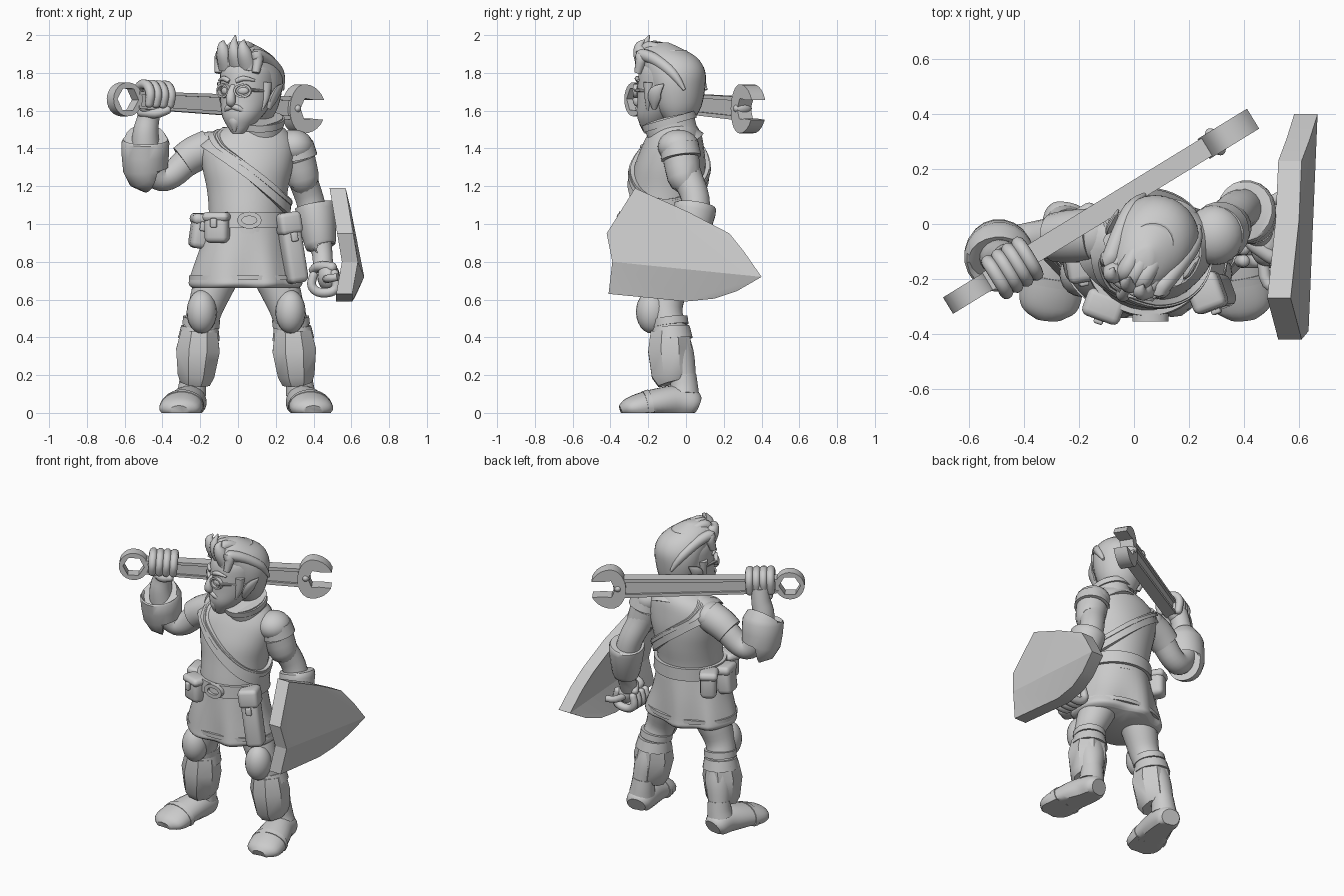
import bpy, bmesh
from math import sin, cos, pi, radians
from mathutils import Vector, Matrix

cube = bpy.data.objects.get("Cube")
if cube:
    bpy.data.objects.remove(cube)

grey = bpy.data.materials.new("plain_grey")
grey.use_nodes = True
grey.diffuse_color = (.6, .6, .6, 1)
grey.node_tree.nodes["Principled BSDF"].inputs["Base Color"].default_value = grey.diffuse_color
IDENT = Matrix.Identity(4)
X, Y, Z = Vector((1, 0, 0)), Vector((0, 1, 0)), Vector((0, 0, 1))


def finish(name, bm, matrix=IDENT, angle=40):
    bm.transform(matrix)
    bmesh.ops.recalc_face_normals(bm, faces=bm.faces)
    mesh = bpy.data.meshes.new(name)
    bm.to_mesh(mesh)
    bm.free()
    mesh.materials.append(grey)
    mesh.shade_smooth()
    mesh.set_sharp_from_angle(angle=radians(angle))
    obj = bpy.data.objects.new(name, mesh)
    bpy.context.collection.objects.link(obj)
    return obj


def bridge(bm, rings, caps=True, loop=False):
    pairs = list(zip(rings, rings[1:])) + ([(rings[-1], rings[0])] if loop else [])
    for low, high in pairs:
        for i in range(len(low)):
            j = (i + 1) % len(low)
            bm.faces.new((low[i], low[j], high[j], high[i]))
    if caps and not loop:
        bm.faces.new(rings[0])
        bm.faces.new(rings[-1])


def smooth_path(points, steps):
    pts = [Vector(p if len(p) == 5 else (*p, p[-1])) for p in points]
    out = []
    for i in range(len(pts) - 1):
        a, b = pts[i], pts[i + 1]
        before, after = pts[max(i - 1, 0)], pts[min(i + 2, len(pts) - 1)]
        for s in range(steps):
            t = s / steps
            curve = (b - before) * t + (before * 2 - a * 5 + b * 4 - after) * t**2 \
                + (a * 3 - before - b * 3 + after) * t**3
            out.append(a + curve / 2)
    return out + [pts[-1]]


def tube(name, points, sides=20, ref=Y, level=False, steps=4, dome=False, matrix=IDENT, floor=False):
    """Loft of ellipses; each point is x, y, z, radius and an optional second radius."""
    path = smooth_path(points, steps)
    if dome:
        ends = []
        for end, inner in ((path[0], path[1]), (path[-1], path[-2])):
            out = (end.xyz - inner.xyz).normalized()
            cap = []
            for a in (.5, 1, 1.4):
                p = end.xyz + out * sin(a) * end[3] * .8
                cap.append(Vector((*p, end[3] * cos(a), end[4] * cos(a))))
            ends.append(cap)
        path = ends[0][::-1] + path + ends[1]
    bm, rings = bmesh.new(), []
    for i, p in enumerate(path):
        along = Z if level else (path[min(i + 1, len(path) - 1)].xyz - path[max(i - 1, 0)].xyz).normalized()
        side = ref.cross(along).normalized()
        other = along.cross(side)
        ring = []
        for k in range(sides):
            a = 2 * pi * (k + .5) / sides
            v = p.xyz + side * cos(a) * p[3] + other * sin(a) * p[4]
            if floor:
                v.z = max(v.z, 0)
            ring.append(bm.verts.new(v))
        rings.append(ring)
    bridge(bm, rings)
    return finish(name, bm, matrix)


def ball(name, place, size, matrix=IDENT):
    bm = bmesh.new()
    bmesh.ops.create_uvsphere(bm, u_segments=20, v_segments=12, radius=1)
    bm.transform(Matrix.LocRotScale(Vector(place), None, Vector(size)))
    return finish(name, bm, matrix)


def block(name, place, size, matrix, bevel):
    bm = bmesh.new()
    bmesh.ops.create_cube(bm, size=1)
    bm.transform(Matrix.Diagonal((*size, 1)))
    bmesh.ops.bevel(bm, geom=bm.edges[:], offset=bevel, segments=3, profile=.5, affect='EDGES')
    bm.transform(Matrix.Translation(place))
    return finish(name, bm, matrix)


def plate(name, outline, thick, matrix, hole=None):
    """Flat outline in local X-Z, thickened along Y; the hole needs as many points."""
    bm = bmesh.new()
    loops = [[bm.verts.new((u, y, v)) for u, v in shape]
             for shape, y in ((outline, -thick / 2), (outline, thick / 2))]
    if hole:
        loops += [[bm.verts.new((u, y, v)) for u, v in hole] for y in (thick / 2, -thick / 2)]
    bridge(bm, loops, loop=bool(hole))
    return finish(name, bm, matrix, 30)


def band(name, center, height, thick, radius_at, count=48):
    """Ribbon around the body: center(a) gives height, radius_at(a, z) a surface point."""
    bm, rings = bmesh.new(), []
    for k in range(count):
        a = 2 * pi * k / count
        rings.append([bm.verts.new(radius_at(a, center(a) + h * height / 2, off))
                      for h, off in ((-1, -.01), (-1, thick), (1, thick), (1, -.01))])
    bridge(bm, rings, loop=True)
    return finish(name, bm)


# Torso, skirt, belt and strap
torso = [(.05, -.12, .95, .21, .2), (.05, -.12, 1.05, .205, .195), (.05, -.1, 1.18, .215, .195),
         (.05, -.085, 1.3, .24, .19), (.05, -.07, 1.41, .25, .165), (.07, -.06, 1.48, .2, .14), (.1, -.06, 1.53, .12, .11)]
tube("torso", torso, sides=32, level=True)


def on_torso(a, z, off):
    k = max(i for i in range(len(torso) - 1) if torso[i][2] <= z)
    low, high = Vector(torso[k]), Vector(torso[k + 1])
    p = low.lerp(high, (z - low[2]) / (high[2] - low[2]))
    return (p[0] + cos(a) * (p[3] + off), p[1] + sin(a) * (p[4] + off), z)


skirt = tube("tunic_skirt", [(.04, -.12, .66, .28, .2), (.04, -.12, .68, .3, .22), (.04, -.12, .72, .295, .218),
                             (.04, -.12, .85, .25, .21), (.05, -.12, 1.01, .205, .195)], sides=48, level=True)
for v in skirt.data.vertices:  # gentle folds near the hem
    fold = max(0, 1 - v.co.z) * .05 * sin(v.co.x * 25 + v.co.y * 18)
    v.co.y += fold
band("hem_trim", lambda a: .715, .025, .006, lambda a, z, off: (
    .04 + cos(a) * (.294 + off), -.12 + sin(a) * (.218 + off), z))
band("belt", lambda a: 1.02, .08, .02, on_torso)
band("shoulder_strap", lambda a: 1.28 - .19 * cos(a), .085, .022, on_torso)
band("strap_edge", lambda a: 1.3 - .19 * cos(a), .025, .028, on_torso)

for name, place, size, turn, tilt in (("front_pouch", (-.11, -.3, .98), (.13, .09, .16), -20, 0),
                                      ("side_pouch", (-.2, -.14, .96), (.1, .13, .18), 10, 8),
                                      ("back_pouch", (-.17, .0, .97), (.1, .12, .17), 30, 0),
                                      ("holster", (.285, -.25, .87), (.11, .12, .37), 20, -9)):
    spin = Matrix.Translation(place) @ Matrix.Rotation(radians(tilt), 4, 'Y') @ Matrix.Rotation(radians(turn), 4, 'Z')
    block(name, (0, 0, 0), size, spin, .03)
    block(name + "_flap", (0, 0, size[2] * .36), (size[0] + .015, size[1] + .015, size[2] * .32), spin, .025)
    block(name + "_clasp", (0, -size[1] / 2 - .01, size[2] * .16), (.035, .025, .05), spin, .008)
buckle = [(cos(2 * pi * k / 16), sin(2 * pi * k / 16)) for k in range(16)]
plate("belt_buckle", [(u * .065, v * .045) for u, v in buckle], .03, Matrix.Translation((.06, -.34, 1.02)),
      [(u * .04, v * .022) for u, v in buckle])

# Collar
tube("collar", [(.115, -.04, 1.41, .14, .15), (.12, -.06, 1.45, .122, .135), (.12, -.08, 1.51, .118, .135),
                (.115, -.09, 1.55, .125, .14)], sides=28)
tube("collar_rim", [(.115, -.083, 1.525, .13, .147), (.115, -.093, 1.56, .133, .147)], sides=28, steps=1)

# Head, turned towards the right hand
head = Matrix.Translation((.06, -.085, 0)) @ Matrix.Rotation(radians(-30), 4, 'Z')
tube("head", [(0, -.12, 1.48, .03, .03), (0, -.105, 1.51, .06, .06), (0, -.075, 1.57, .105, .11),
              (0, -.03, 1.65, .135, .15), (0, -.01, 1.74, .145, .168), (0, 0, 1.83, .14, .162),
              (0, 0, 1.92, .08, .09)], sides=28, level=True, matrix=head)
tube("hair_cap", [(0, .06, 1.55, .09, .07), (0, .05, 1.62, .13, .12), (0, .045, 1.72, .155, .145), (0, .03, 1.81, .155, .162),
                  (0, -.01, 1.88, .13, .16), (0, -.05, 1.93, .085, .11), (0, -.06, 1.96, .03, .05)],
     sides=28, level=True, matrix=head)
for i in range(7):
    s = (i - 3) / 3
    drop = .06 * abs(s) + (.02 if i % 2 else 0)
    tube("hair_lock", [(s * .115, -.13, 1.83 - .03 * abs(s), .02), (s * .115, -.15 + .04 * abs(s), 1.9 - drop / 2, .03),
                       (s * .105, -.11, 1.955 - drop, .033), (s * .12, -.02, 1.93 - drop, .032),
                       (s * .13, .09, 1.86 - drop, .028), (s * .115, .155, 1.77 - drop, .008)], sides=10, ref=X, matrix=head)
for s, top in ((-.07, 1.97), (.0, 2), (.055, 1.975)):
    tube("hair_spike", [(s, -.11, 1.83, .055, .045), (s, -.145, 1.9, .042), (s - .005, -.155, 1.945, .025), (s - .01, -.13, top, .003)],
         sides=10, matrix=head)
tube("nose", [(0, -.165, 1.73, .018), (0, -.195, 1.68, .024), (0, -.195, 1.645, .026), (0, -.17, 1.63, .01)], sides=12, matrix=head)
tube("goatee", [(0, -.145, 1.575, .03), (0, -.155, 1.54, .035, .03), (0, -.155, 1.49, .008)], sides=12, matrix=head)
for s in (-1, 1):
    tube("moustache", [(0, -.18, 1.622, .014), (s * .035, -.172, 1.612, .016), (s * .075, -.14, 1.58, .004)],
         sides=10, matrix=head)
    tube("eyebrow", [(s * .02, -.175, 1.755, .012), (s * .06, -.165, 1.77, .014), (s * .11, -.13, 1.76, .006)],
         sides=10, matrix=head)
    tube("sideburn", [(s * .135, -.05, 1.75, .03), (s * .13, -.055, 1.67, .022), (s * .115, -.07, 1.6, .006)],
         sides=10, matrix=head)
    tube("ear", [(s * .13, -.02, 1.61, .012), (s * .15, -.01, 1.66, .018, .035), (s * .165, .01, 1.7, .014, .035),
                 (s * .17, .06, 1.74, .004)], sides=12, matrix=head)
    lens = head @ Matrix.Translation((s * .058, -.172, 1.705)) @ Matrix.Rotation(s * .35, 4, 'Z')
    plate("glasses_rim", [(u * .048, v * .038) for u, v in buckle], .022, lens, [(u * .037, v * .027) for u, v in buckle])
    ball("eye", (0, .012, 0), (.03, .014, .02), lens)
    tube("glasses_arm", [(s * .1, -.155, 1.71, .009), (s * .145, -.02, 1.7, .009)], sides=8, ref=Z, matrix=head)

# Wrench laid over the shoulder
start, end = Vector((-.6, -.25, 1.66)), Vector((.33, .32, 1.61))
length = (end - start).length
along = (end - start).normalized()
depth = Z.cross(along).normalized()
wrench = Matrix.Translation(start) @ Matrix((along, depth, along.cross(depth))).transposed().to_4x4()
circle = [2 * pi * k / 24 for k in range(24)]
hexagon = [.066 * cos(pi / 6) / cos((a % (pi / 3)) - pi / 6) for a in circle]
plate("wrench_ring", [(.09 * cos(a), .09 * sin(a)) for a in circle], .07, wrench,
      [(r * cos(a), r * sin(a)) for a, r in zip(circle, hexagon)])
plate("wrench_web", [(.075, -.035), (length - .06, -.05), (length - .06, .05), (.075, .035)], .045, wrench)
for s in (-1, 1):
    plate("wrench_rail", [(.07, s * .03), (length - .05, s * .04), (length - .05, s * .062), (.07, s * .046)], .075, wrench)
jaw = [radians(24 + 312 * k / 24) for k in range(25)]
plate("wrench_jaw", [(length + (.13 if cos(a) > 0 else .09) * cos(a), .13 * sin(a)) for a in jaw] +
      [(length + .05, -.05), (length, -.055), (length - .025, 0), (length, .055), (length + .05, .05)], .085, wrench)
ball("wrench_pin", (length - .04, 0, 0), (.03, .055, .03), wrench)


def fist(name, matrix, grip):
    """Four fingers curled over a bar running along local X."""
    for k in range(4):
        u = (k - 1.5) * .043
        tube(name + "_finger", [(u, .05, -.03, .024), (u, .06, .04, .025), (u, .03, grip, .026), (u, -.035, grip, .026),
                                (u, -.07, .035, .025), (u, -.06, -.02, .023)], sides=10, ref=X, dome=True, matrix=matrix)
    tube(name + "_thumb", [(-.05, .04, -.06, .028), (0, -.03, -.065, .027), (.05, -.065, -.045, .022)],
         sides=10, ref=Z, dome=True, matrix=matrix)
    ball(name + "_palm", (0, .02, -.01), (.085, .06, .075), matrix)


# Right arm, raised
fist("right_hand", wrench @ Matrix.Translation((.18, 0, 0)), .08)
tube("right_arm", [(-.13, -.04, 1.4, .085), (-.25, -.045, 1.345, .078), (-.35, -.06, 1.26, .072), (-.42, -.075, 1.25, .072),
                   (-.48, -.1, 1.34, .08), (-.49, -.12, 1.47, .07), (-.475, -.12, 1.56, .06), (-.46, -.13, 1.64, .06)])
tube("right_cuff", [(-.475, -.09, 1.27, .105), (-.49, -.1, 1.29, .12), (-.49, -.12, 1.43, .128), (-.49, -.125, 1.45, .11)], steps=2)
tube("right_sleeve", [(-.15, -.04, 1.405, .098), (-.23, -.045, 1.37, .096), (-.29, -.05, 1.33, .09)])
ball("right_shoulder_pad", (-.15, -.04, 1.41), (.09, .1, .08))

# Left arm, lowered behind the shield
tube("left_arm", [(.28, -.04, 1.41, .09), (.33, 0, 1.27, .08), (.38, .05, 1.13, .075), (.415, .045, .98, .075),
                  (.445, 0, .85, .055), (.45, -.04, .76, .055)])
ball("left_shoulder_pad", (.295, -.04, 1.41), (.105, .11, .09))
tube("left_pad_edge", [(.3, -.035, 1.42, .1), (.315, -.025, 1.35, .108)], steps=1)
tube("left_sleeve", [(.315, -.025, 1.34, .096), (.34, -.01, 1.25, .09), (.342, 0, 1.235, .082)], steps=2)
tube("left_cuff", [(.405, .05, 1.1, .1, .105), (.41, .045, 1.07, .108, .115), (.435, .015, .9, .085, .09),
                   (.44, .01, .88, .075)], steps=2)
fist("left_hand", Matrix.Translation((.46, -.07, .71)) @ Matrix.Rotation(pi / 2, 4, 'Z') @ Matrix.Rotation(pi, 4, 'X'), .07)
tube("shield_grip", [(.53, -.24, .72, .02), (.475, -.19, .71, .022), (.475, .04, .71, .022), (.53, .1, .72, .02)], sides=12, ref=Z)

# Shield with a ridge, its point to the rear
rim = [(.57, -.27, 1.19), (.6, .01, 1.065), (.61, .23, .95), (.64, .31, .85), (.668, .4, .72), (.635, .27, .645),
       (.615, .15, .605), (.605, .0, .59), (.605, -.41, .63), (.635, -.39, .8), (.61, -.42, .95)]
bm = bmesh.new()
front = [bm.verts.new(p) for p in rim]
back = [bm.verts.new(Vector(p) - X * .085) for p in rim]
for face in (front, back):
    bm.faces.new([face[i] for i in (0, 1, 2, 3, 4, 9, 10)])
    bm.faces.new([face[i] for i in (4, 5, 6, 7, 8, 9)])
bridge(bm, [front, back], caps=False)
bmesh.ops.triangulate(bm, faces=[f for f in bm.faces if len(f.verts) > 4])
finish("shield", bm, angle=16)

# Legs and boots, mirrored about the body's own middle
for side, flip in (("left", 1), ("right", -1)):
    m = Matrix.Translation((.043, 0, 0)) @ Matrix.Diagonal((flip, 1, 1, 1))
    tube(side + "_leg", [(.1, -.09, .84, .12), (.17, -.1, .68, .11), (.22, -.11, .54, .092), (.25, -.08, .42, .09),
                         (.265, -.04, .3, .085), (.285, -.01, .17, .065), (.29, 0, .08, .065)], matrix=m)
    ball(side + "_knee_pad", (.235, -.18, .535), (.08, .085, .115), m)
    tube(side + "_knee_strap", [(.235, -.09, .5, .1), (.24, -.085, .46, .1)], steps=1, matrix=m)
    tube(side + "_greave_top", [(.245, -.08, .455, .1), (.25, -.075, .39, .112)], steps=1, matrix=m)
    tube(side + "_greave", [(.248, -.085, .43, .105, .11), (.255, -.085, .33, .125, .125), (.265, -.075, .2, .105, .115),
                            (.27, -.065, .16, .085, .09)], sides=8, steps=1, matrix=m)
    tube(side + "_ankle_cuff", [(.28, -.015, .2, .07), (.285, -.01, .14, .074), (.29, -.01, .1, .08)], matrix=m)
    tube(side + "_boot", [(.285, .06, .04, .06, .05), (.29, .03, .05, .08, .075), (.3, -.05, .06, .09, .085),
                          (.325, -.15, .05, .105, .08), (.345, -.25, .03, .115, .072), (.352, -.31, .02, .1, .055),
                          (.355, -.345, .01, .05, .03)], ref=Z, floor=True, matrix=m)
    tube(side + "_toe_cap", [(.335, -.19, .04, .115, .085), (.34, -.22, .035, .118, .08)], ref=Z, steps=1, floor=True, matrix=m)
